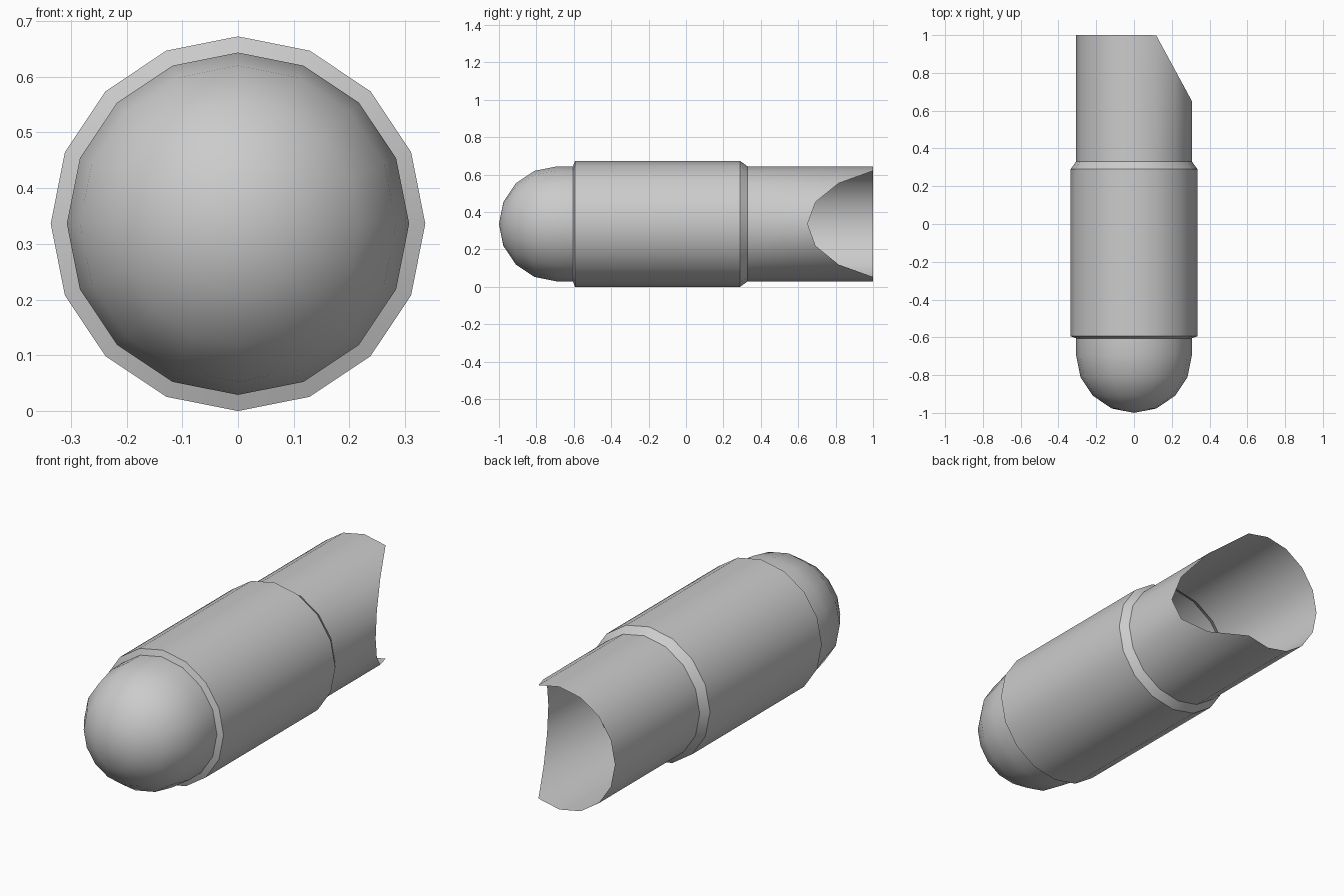
import bpy, bmesh, math

if "Cube" in bpy.data.objects:
    bpy.data.objects.remove(bpy.data.objects["Cube"])

SIDES = 16
R, SLEEVE, CZ = 0.307, 0.336, 0.336   # tube radius, sleeve radius, axis height

# profile (y, radius): round nose, step up to sleeve, chamfer down to rear tube
profile = [(-0.693 - R * math.cos(math.radians(a)), R * math.sin(math.radians(a)))
           for a in (22.5, 45, 67.5, 90)]
profile += [(-0.605, R), (-0.594, SLEEVE), (0.29, SLEEVE), (0.33, R), (1.0, R)]

bm = bmesh.new()
rings = []
for y, r in profile:
    rings.append([bm.verts.new((r * math.cos(2 * math.pi * i / SIDES), y,
                                CZ + r * math.sin(2 * math.pi * i / SIDES)))
                  for i in range(SIDES)])

# nose cap
tip = bm.verts.new((0, -1, CZ))
for i in range(SIDES):
    bm.faces.new((tip, rings[0][i], rings[0][(i + 1) % SIDES]))

# shell walls
for a, b in zip(rings, rings[1:]):
    for i in range(SIDES):
        j = (i + 1) % SIDES
        bm.faces.new((a[i], b[i], b[j], a[j]))

# slanted cut on the +x side of the open end
for v in rings[-1]:
    v.co.y = min(1.0, 1.0 - 1.842 * (v.co.x - 0.117))

bmesh.ops.recalc_face_normals(bm, faces=bm.faces[:])
# keep the outside facing outward on this open shell
bm.normal_update()
if tip.link_faces[0].normal.y > 0:
    bmesh.ops.reverse_faces(bm, faces=bm.faces[:])

mesh = bpy.data.meshes.new("capsule_shell")
bm.to_mesh(mesh)
bm.free()
shell = bpy.data.objects.new("capsule_shell", mesh)
bpy.context.collection.objects.link(shell)
bpy.context.view_layer.objects.active = shell
shell.select_set(True)
bpy.ops.object.shade_smooth_by_angle(angle=math.radians(30))
